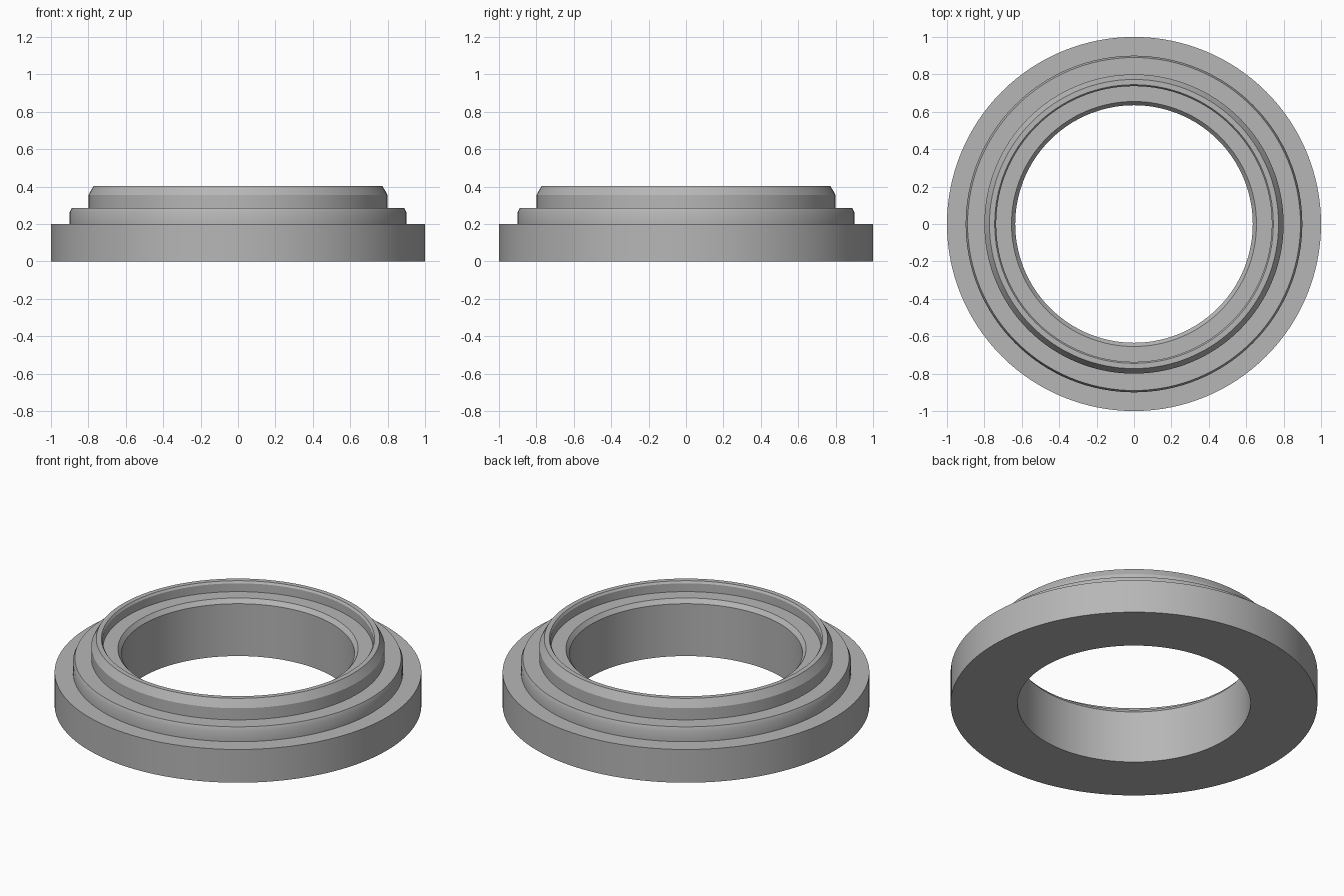
import bpy
import bmesh
from math import tau, radians
from mathutils import Matrix, Vector

cube = bpy.data.objects.get("Cube")
if cube:
    bpy.data.objects.remove(cube, do_unlink=True)

SEGMENTS = 128

# Closed (radius, height) section of the ring
profile = [
    (0.635, 0), (1, 0), (1, 0.2),                     # base flange
    (0.9, 0.2), (0.9, 0.262), (0.89, 0.285),          # middle step
    (0.8, 0.285), (0.8, 0.355), (0.773, 0.402),       # raised collar
    (0.745, 0.402), (0.737, 0.39), (0.737, 0.34),     # rim and recess
    (0.655, 0.34), (0.635, 0.315),                    # bore chamfer
]

# Grey material
color = (0.47, 0.47, 0.47, 1)
grey = bpy.data.materials.new("plain grey")
grey.use_nodes = True
grey.diffuse_color = color
grey.node_tree.nodes["Principled BSDF"].inputs["Base Color"].default_value = color

# Revolve the section around z
bm = bmesh.new()
rings = []
for i in range(SEGMENTS):
    turn = Matrix.Rotation(tau * i / SEGMENTS, 3, "Z")
    rings.append([bm.verts.new(turn @ Vector((r, 0, z))) for r, z in profile])
count = len(profile)
for i, ring in enumerate(rings):
    following = rings[(i + 1) % SEGMENTS]
    for j in range(count):
        k = (j + 1) % count
        bm.faces.new((ring[j], following[j], following[k], ring[k]))
bmesh.ops.recalc_face_normals(bm, faces=bm.faces)

mesh = bpy.data.meshes.new("stepped_ring")
bm.to_mesh(mesh)
bm.free()
mesh.materials.append(grey)
ring_object = bpy.data.objects.new("stepped_ring", mesh)
bpy.context.collection.objects.link(ring_object)

# Smooth walls with sharp steps
bpy.ops.object.select_all(action="DESELECT")
ring_object.select_set(True)
bpy.context.view_layer.objects.active = ring_object
bpy.ops.object.shade_smooth_by_angle(angle=radians(28))
